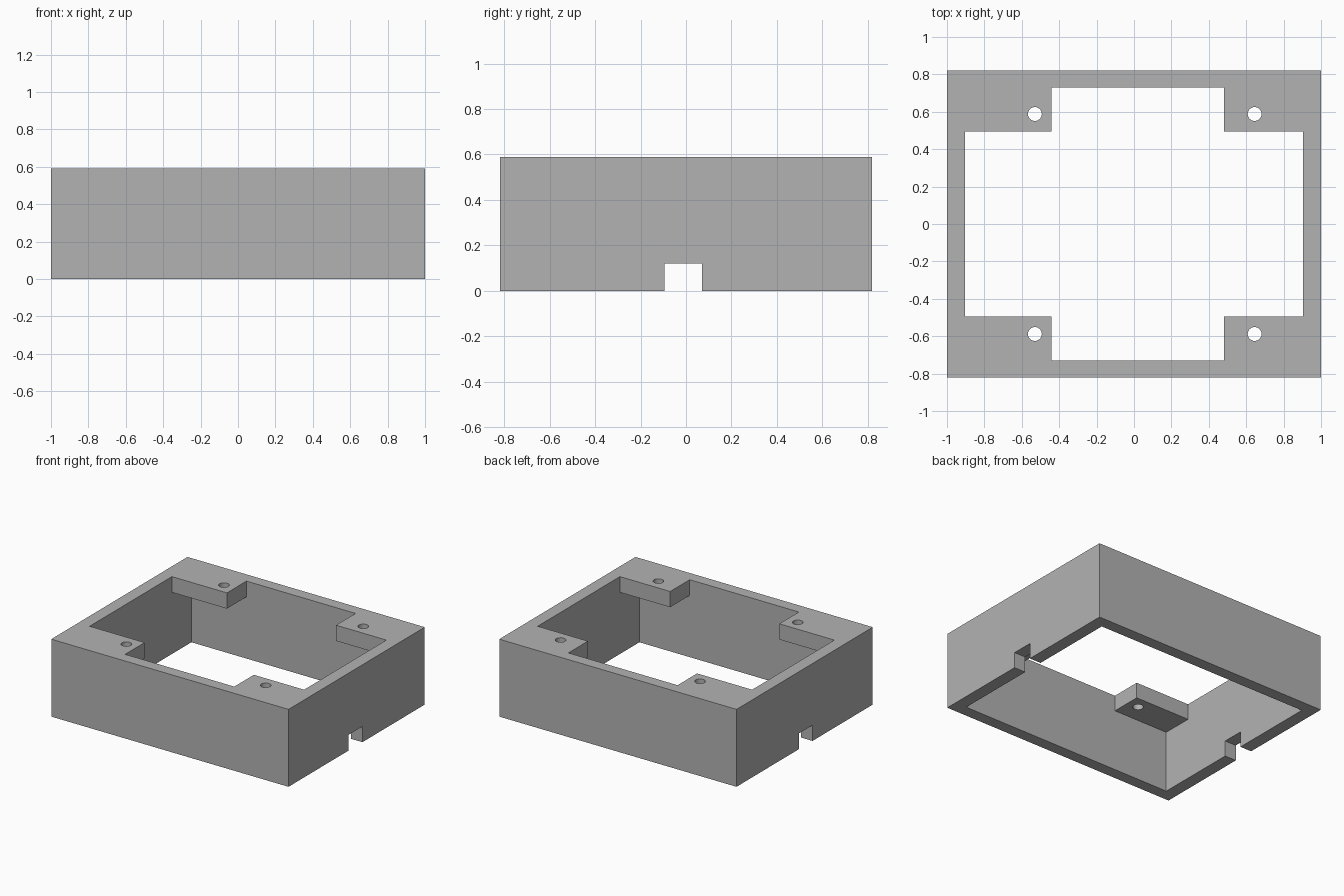
import bpy
import bmesh

if "Cube" in bpy.data.objects:
    bpy.data.objects.remove(bpy.data.objects["Cube"], do_unlink=True)

HALF_X, HALF_Y, HEIGHT = 1.0, 0.82, 0.59
IN_X, IN_Y = 0.904, 0.73            # inner wall faces
LEFT, RIGHT, TAB_Y = -0.44, 0.48, 0.495   # inner edges of the corner tabs
TAB_Z = 0.47                        # underside of the corner tabs

grey = bpy.data.materials.new("plain grey")
grey.use_nodes = True
grey.diffuse_color = (0.45, 0.45, 0.45, 1)
grey.node_tree.nodes["Principled BSDF"].inputs["Base Color"].default_value = grey.diffuse_color


def prism(name, outline, z0, z1):
    """Extrude a flat outline from z0 up to z1."""
    bm = bmesh.new()
    face = bm.faces.new([bm.verts.new((x, y, z0)) for x, y in outline])
    top = bmesh.ops.extrude_face_region(bm, geom=[face])["geom"]
    verts = [v for v in top if isinstance(v, bmesh.types.BMVert)]
    bmesh.ops.translate(bm, vec=(0, 0, z1 - z0), verts=verts)
    bmesh.ops.recalc_face_normals(bm, faces=bm.faces)
    mesh = bpy.data.meshes.new(name)
    bm.to_mesh(mesh)
    bm.free()
    mesh.materials.append(grey)
    obj = bpy.data.objects.new(name, mesh)
    bpy.context.collection.objects.link(obj)
    return obj


def rect(x0, x1, y0, y1):
    return [(x0, y0), (x1, y0), (x1, y1), (x0, y1)]


def cut(target, cutter):
    """Subtract the cutter from the target and discard it."""
    cutter.hide_render = True
    mod = target.modifiers.new("cut", 'BOOLEAN')
    mod.operation, mod.solver, mod.object = 'DIFFERENCE', 'EXACT', cutter
    bpy.context.view_layer.objects.active = target
    bpy.ops.object.modifier_apply(modifier=mod.name)
    bpy.data.objects.remove(cutter, do_unlink=True)


# Outer box
frame = prism("box_frame", rect(-HALF_X, HALF_X, -HALF_Y, HALF_Y), 0, HEIGHT)

# Cavity, open at the bottom
cut(frame, prism("cavity", rect(-IN_X, IN_X, -IN_Y, IN_Y), -0.1, TAB_Z))

# Cross-shaped top opening that leaves a tab in each corner
cross = [(LEFT, -IN_Y), (RIGHT, -IN_Y), (RIGHT, -TAB_Y), (IN_X, -TAB_Y),
         (IN_X, TAB_Y), (RIGHT, TAB_Y), (RIGHT, IN_Y), (LEFT, IN_Y),
         (LEFT, TAB_Y), (-IN_X, TAB_Y), (-IN_X, -TAB_Y), (LEFT, -TAB_Y)]
cut(frame, prism("top_opening", cross, TAB_Z - 0.1, HEIGHT + 0.1))

# Cable notch through both side walls
cut(frame, prism("cable_notch", rect(-1.1, 1.1, -0.095, 0.07), -0.1, 0.12))

# Screw holes through the corner tabs
for x in (-0.53, 0.645):
    for y in (-0.588, 0.588):
        bpy.ops.mesh.primitive_cylinder_add(vertices=32, radius=0.037, depth=0.3,
                                            location=(x, y, TAB_Z + 0.06))
        hole = bpy.context.object
        hole.data.materials.append(grey)
        cut(frame, hole)

# Smooth hole walls, crisp edges elsewhere
bpy.ops.object.select_all(action='DESELECT')
frame.select_set(True)
bpy.context.view_layer.objects.active = frame
bpy.ops.object.shade_smooth_by_angle()
